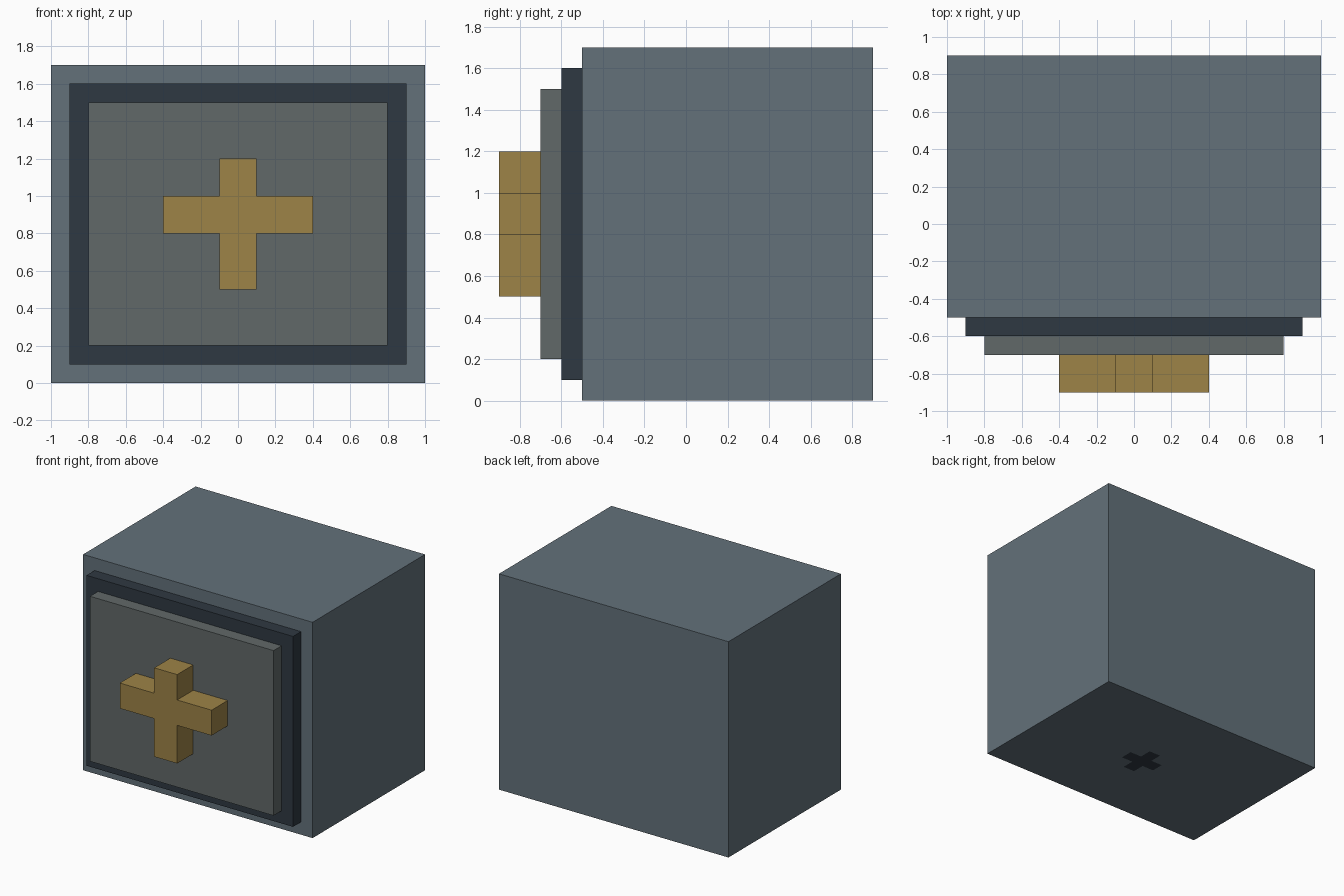
import bpy, bmesh
from mathutils import Vector

if "Cube" in bpy.data.objects:
    bpy.data.objects.remove(bpy.data.objects["Cube"])


def material(name, rgb):
    m = bpy.data.materials.new(name)
    m.diffuse_color = (*rgb, 1)
    m.use_nodes = True
    m.node_tree.nodes["Principled BSDF"].inputs["Base Color"].default_value = m.diffuse_color
    return m


def finish(name, bm, mat):
    bmesh.ops.recalc_face_normals(bm, faces=bm.faces)
    mesh = bpy.data.meshes.new(name)
    bm.to_mesh(mesh)
    bm.free()
    ob = bpy.data.objects.new(name, mesh)
    bpy.context.collection.objects.link(ob)
    if mat:
        mesh.materials.append(mat)
    return ob


def box(name, lo, hi, mat):
    lo, hi = Vector(lo), Vector(hi)
    bm = bmesh.new()
    bmesh.ops.create_cube(bm, size=1)
    bmesh.ops.scale(bm, vec=hi - lo, verts=bm.verts)
    bmesh.ops.translate(bm, vec=(lo + hi) / 2, verts=bm.verts)
    return finish(name, bm, mat)


def cross(name, u, v, to_3d, depth, mat):
    """Extruded plus sign; u and v hold four cuts each: arm end, bar, bar, arm end."""
    order = [(1, 0), (2, 0), (2, 1), (3, 1), (3, 2), (2, 2),
             (2, 3), (1, 3), (1, 2), (0, 2), (0, 1), (1, 1)]
    bm = bmesh.new()
    face = bm.faces.new([bm.verts.new(to_3d(u[i], v[j])) for i, j in order])
    ext = bmesh.ops.extrude_face_region(bm, geom=[face], use_keep_orig=True)
    bmesh.ops.translate(bm, vec=depth,
                        verts=[g for g in ext["geom"] if isinstance(g, bmesh.types.BMVert)])
    return finish(name, bm, mat)


steel = material("steel_blue", (0.125, 0.165, 0.195))
dark = material("dark_steel", (0.028, 0.040, 0.054))
grey = material("door_grey", (0.120, 0.140, 0.140))
brass = material("brass", (0.337, 0.227, 0.063))

# Cabinet with stepped frame and door on the front
body = box("safe_body", (-1, -0.5, 0), (1, 0.9, 1.7), steel)
box("door_frame", (-0.9, -0.6, 0.1), (0.9, -0.5, 1.6), dark)
box("door_panel", (-0.8, -0.7, 0.2), (0.8, -0.6, 1.5), grey)

# Cross-shaped handle
cross("door_handle", (-0.4, -0.1, 0.1, 0.4), (0.5, 0.8, 1.0, 1.2),
      lambda x, z: (x, -0.7, z), (0, -0.2, 0), brass)

# Dark cross set flush into the underside
u, v = (-0.1, 0, 0.1, 0.2), (0, 0.1, 0.2, 0.3)
cross("base_inlay", u, v, lambda x, y: (x, y, 0), (0, 0, 0.1), dark)
cutter = cross("inlay_cutter", u, v, lambda x, y: (x, y, -0.1), (0, 0, 0.2), None)
cutter.hide_render = True
cutter.hide_viewport = True
pocket = body.modifiers.new("inlay_pocket", "BOOLEAN")
pocket.operation = "DIFFERENCE"
pocket.solver = "EXACT"
pocket.object = cutter
